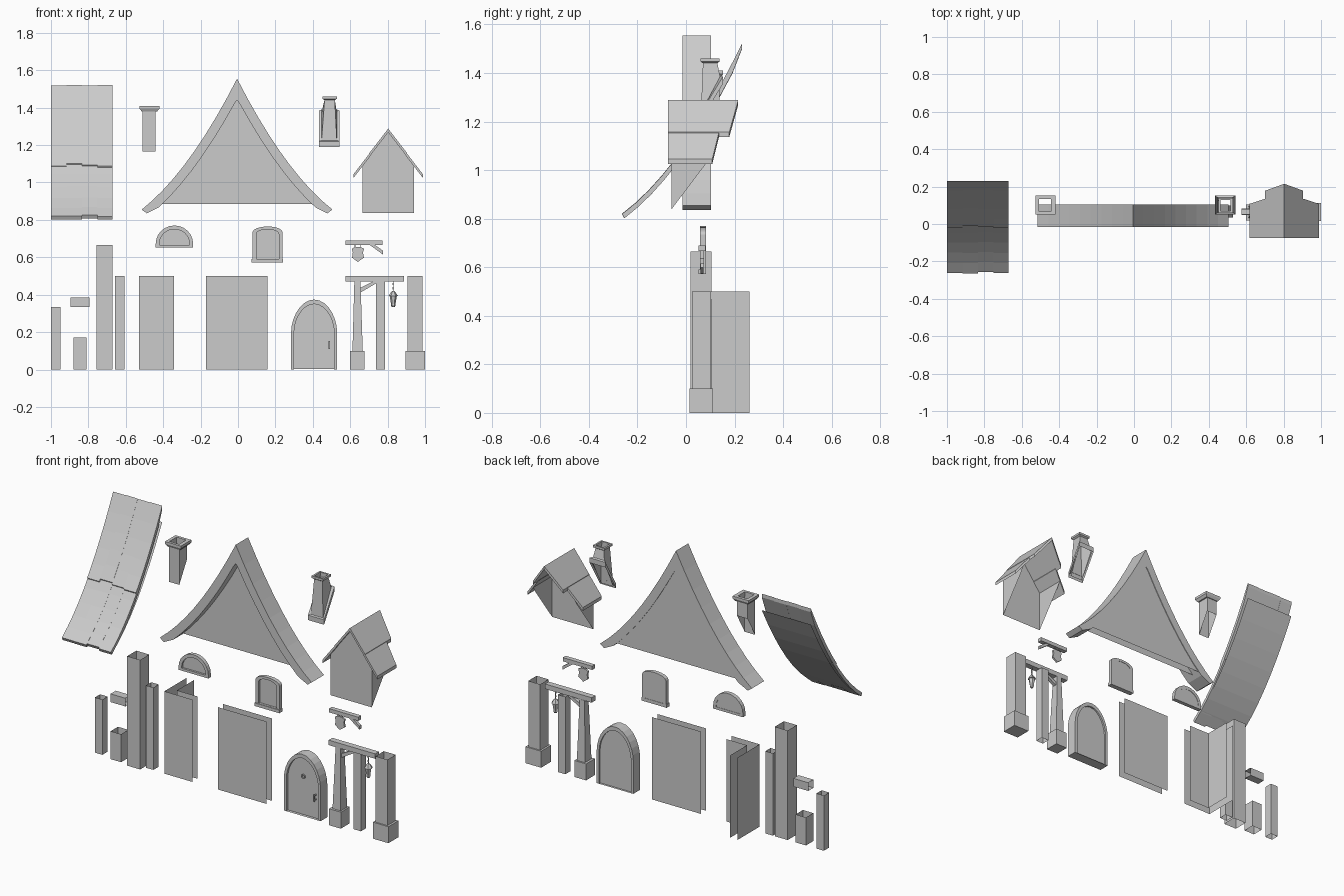
import bpy, bmesh, math, random
random.seed(4)


def mesh(name, verts, faces):
    me = bpy.data.meshes.new(name)
    me.from_pydata(verts, [], faces)
    bm = bmesh.new()
    bm.from_mesh(me)
    bmesh.ops.recalc_face_normals(bm, faces=bm.faces)
    bm.to_mesh(me)
    bm.free()
    ob = bpy.data.objects.new(name, me)
    bpy.context.collection.objects.link(ob)
    return ob


def loft(name, loops, caps=True):
    """Skin a stack of equal closed loops."""
    n = len(loops[0])
    faces = [(k*n+i, k*n+(i+1) % n, (k+1)*n+(i+1) % n, (k+1)*n+i)
             for k in range(len(loops)-1) for i in range(n)]
    if caps:
        faces += [tuple(range(n)), tuple(range((len(loops)-1)*n, len(loops)*n))]
    return mesh(name, [v for l in loops for v in l], faces)


def rect(x0, x1, y0, y1, z, rise=0):
    return [(x0, y0, z), (x1, y0, z), (x1, y1, z+rise), (x0, y1, z+rise)]


def box(name, x0, x1, y0, y1, z0, z1, caps=True):
    return loft(name, [rect(x0, x1, y0, y1, z0), rect(x0, x1, y0, y1, z1)], caps)


def prism(name, pts, y0, y1):
    return loft(name, [[(x, y, z) for x, z in pts] for y in (y0, y1)])


def xprism(name, pts, x0, x1):
    return loft(name, [[(x, y, z) for y, z in pts] for x in (x0, x1)])


def plane(name, pts):
    return mesh(name, pts, [tuple(range(len(pts)))])


def ring(name, outer, inner, y0, y1, closed=True):
    """Frame between two matching xz outlines, with depth along y."""
    n = len(outer)
    verts = [(x, y, z) for y in (y0, y1) for l in (outer, inner) for x, z in l]
    quads = [(0, 1), (1, 3), (3, 2), (2, 0)]
    faces = []
    for i in range(n if closed else n-1):
        j = (i+1) % n
        faces += [(a*n+i, a*n+j, b*n+j, b*n+i) for a, b in quads]
    if not closed:
        faces += [(i, n+i, 3*n+i, 2*n+i) for i in (0, n-1)]
    return mesh(name, verts, faces)


def arch(cx, hw, z0, zs, top, n=12, p=1.0):
    """Outline with straight jambs and a curved head."""
    pts = [(cx+hw, z0)]
    for i in range(n+1):
        a = math.pi*i/n
        pts.append((cx+hw*math.cos(a), zs+(top-zs)*math.sin(a)**p))
    return pts + [(cx-hw, z0)]


def lathe(name, cx, cy, prof, n=6):
    return loft(name, [[(cx+r*math.cos(2*math.pi*i/n), cy+r*math.sin(2*math.pi*i/n), z)
                        for i in range(n)] for r, z in prof])


# curved roof section: two overlapping courses of planks and an underside sheet
def roof_z(u):
    return 0.825 + 0.75*u + 1.33*u*u


def plank(name, x0, x1, u0, u1, lift, t, n=5):
    us = [u0+(u1-u0)*i/n for i in range(n+1)]
    pts = [(u-0.26, roof_z(u)+lift) for u in us]
    pts += [(u-0.26+t*0.5*(u < 0.45), roof_z(u)+lift-t) for u in reversed(us)]
    xprism(name, pts, x0, x1)


w = 0.33/4
for i in range(4):
    a = -1+i*w
    plank("roof_lower_plank", a, a+w, random.uniform(-0.005, 0.006), 0.27,
          random.uniform(-0.004, 0.002), 0.018)
    plank("roof_upper_plank", a, a+w, random.uniform(0.235, 0.25), 0.49,
          random.uniform(0.006, 0.009), 0.022)
under = [(0.01+0.48*i/8) for i in range(9)]
mesh("roof_underside",
     [(x, u-0.26, roof_z(u)-0.02-0.145*u) for x in (-1, -0.67) for u in under],
     [(i, i+1, i+10, i+9) for i in range(8)])

# gable: swept barge frame with a double-skinned wall
N = 9
half_o, half_i = [], []
for k in range(N+1):
    u = 0.5*k/N
    z, s = 0.855+0.8*u+1.2*u*u, 0.8+2.4*u
    l = math.hypot(1, s)
    half_o.append((u-0.51*(1-k/N)-0.5*(k/N), z))
    half_i.append((u-0.51*(1-k/N)-0.5*(k/N)+0.05*s/l, z-0.05/l))
half_i[0] = (-0.483, 0.835)
half_i = [p for p in half_i[:-1]] + [(0, 1.44)]
mir = lambda h: h + [(-x, z) for x, z in reversed(h[:-1])]
ring("gable_barge_frame", [(x-0.005, z) for x, z in mir(half_o)],
     [(x-0.005, z) for x, z in mir(half_i)], -0.015, 0.104, closed=False)
tri = [(-0.415, 0.885)] + [p for p in mir(half_i) if p[1] > 0.9] + [(0.405, 0.885)]
for y in (0.05, 0.1):
    plane("gable_wall", [(x-0.005, y, z) for x, z in tri])

# dormer: open-backed body and stepped two-course roof
cx, ya, yb = 0.803, -0.06, 0.1
plane("dormer_front", [(cx-0.138, ya, 0.838), (cx+0.138, ya, 0.838), (cx+0.138, ya, 1.09),
                       (cx, ya, 1.27), (cx-0.138, ya, 1.09)])
for s in (-1, 1):
    x = cx+s*0.138
    plane("dormer_side", [(x, ya, 0.838), (x, yb, 1.05), (x, 0.125, 1.09), (x, ya, 1.09)])

    def course(u0, u1, b0, b1, lift):
        p = lambda u, d: (cx+s*0.185*u, 1.285-0.24*u+d)
        loft("dormer_roof_course", [[(p(u, d)[0], y, p(u, d)[1]) for u, y in
                                     ((u0, -0.074), (u1, -0.074), (u1, b1), (u0, b0))]
                                    for d in (lift, lift-0.02)])
    course(0, 0.55, 0.215, 0.178, 0.003)
    course(0.5, 1, 0.138, 0.108, 0)

# straight chimney with a hollow cap
loft("chimney_straight", [rect(-0.51, -0.44, 0.065, 0.138, 1.165, 0.125),
                          rect(-0.51, -0.44, 0.065, 0.138, 1.385)], False)
loft("chimney_straight_cap", [rect(-0.507, -0.443, 0.068, 0.135, 1.38),
                              rect(-0.515, -0.432, 0.06, 0.143, 1.38),
                              rect(-0.527, -0.42, 0.052, 0.152, 1.395),
                              rect(-0.527, -0.42, 0.052, 0.152, 1.41),
                              rect(-0.507, -0.443, 0.068, 0.135, 1.41),
                              rect(-0.507, -0.443, 0.068, 0.135, 1.38)], False)

# tapered chimney with a sloped skirt
loft("chimney_tapered", [rect(0.445, 0.53, 0.06, 0.145, 1.2, 0.165),
                         rect(0.463, 0.517, 0.07, 0.128, 1.445)], False)
loft("chimney_skirt", [rect(0.434, 0.542, 0.052, 0.152, 1.19, 0.165),
                       rect(0.434, 0.542, 0.052, 0.152, 1.22, 0.165),
                       rect(0.446, 0.529, 0.062, 0.143, 1.225, 0.165)], False)
loft("chimney_tapered_cap", [rect(0.463, 0.517, 0.07, 0.128, 1.44),
                             rect(0.452, 0.528, 0.06, 0.138, 1.447),
                             rect(0.452, 0.528, 0.06, 0.138, 1.46),
                             rect(0.463, 0.517, 0.07, 0.128, 1.46),
                             rect(0.463, 0.517, 0.07, 0.128, 1.44)], False)

# open-ended timber posts and a short beam
for x0, x1, y0, z1 in ((-1, -0.95, 0.055, 0.335), (-0.88, -0.81, 0.035, 0.17),
                       (-0.757, -0.67, 0.018, 0.665), (-0.657, -0.607, 0.055, 0.5),
                       (0.737, 0.787, 0.055, 0.5)):
    box("timber_post", x0, x1, y0, 0.105, 0, z1 if x0 < 0 else 0.47, False)
loft("timber_beam", [[(x, 0.055, 0.335), (x, 0.105, 0.335), (x, 0.105, 0.385), (x, 0.055, 0.385)]
                     for x in (-0.895, -0.795)], False)

# double-skinned straight wall and corner wall
for y in (0.05, 0.1):
    plane("wall_panel", [(-0.17, y, 0), (0.157, y, 0), (0.157, y, 0.5), (-0.17, y, 0.5)])
for x, y in ((-0.53, 0.05), (-0.48, 0.1)):
    plane("corner_wall_front", [(x, y, 0), (-0.342, y, 0), (-0.342, y, 0.5), (x, y, 0.5)])
    plane("corner_wall_return", [(x, y, 0), (x, 0.262, 0), (x, 0.262, 0.5), (x, y, 0.5)])

# half-round window
ring("round_window_frame", arch(-0.34, 0.1, 0.652, 0.672, 0.77), arch(-0.34, 0.08, 0.667, 0.674, 0.75),
     0.058, 0.082)
prism("round_window_pane", arch(-0.34, 0.085, 0.66, 0.672, 0.755), 0.07, 0.08)

# arched window with a sill
ring("arched_window_frame", arch(0.158, 0.08, 0.58, 0.735, 0.765, 8), arch(0.158, 0.06, 0.592, 0.725, 0.75, 8),
     0.058, 0.082)
prism("arched_window_pane", arch(0.158, 0.065, 0.585, 0.728, 0.755, 8), 0.07, 0.08)
box("arched_window_sill", 0.073, 0.241, 0.052, 0.082, 0.572, 0.591)

# door with frame, handle and knocker
ring("door_frame", arch(0.407, 0.123, 0, 0.2, 0.374, 14, 1.1), arch(0.407, 0.107, 0, 0.2, 0.35, 14, 1.1),
     0.035, 0.1)
prism("door_leaf", arch(0.407, 0.112, 0.002, 0.2, 0.356, 14, 1.1), 0.05, 0.09)
box("door_handle", 0.485, 0.492, 0.028, 0.036, 0.11, 0.152)
for z in (0.115, 0.142):
    box("door_handle_mount", 0.485, 0.492, 0.035, 0.052, z, z+0.006)
circ = lambda r: [(0.407+r*math.cos(a*math.pi/4), 0.235+r*math.sin(a*math.pi/4)) for a in range(8)]
ring("door_knocker", circ(0.013), circ(0.008), 0.042, 0.051)

# hanging sign on a bracket
box("sign_beam", 0.575, 0.772, 0.052, 0.08, 0.667, 0.69)
prism("sign_brace", [(0.703, 0.667), (0.73, 0.667), (0.776, 0.635), (0.776, 0.614)], 0.057, 0.075)
prism("sign_board", [(0.608, 0.645), (0.625, 0.655), (0.655, 0.655), (0.674, 0.645), (0.668, 0.625),
                     (0.674, 0.598), (0.64, 0.575), (0.61, 0.598), (0.614, 0.625)], 0.06, 0.072)
for x in (0.624, 0.654):
    box("sign_hanger", x, x+0.004, 0.064, 0.068, 0.65, 0.67)

# porch post with bracket beam and lantern
box("porch_post_base", 0.598, 0.677, 0.02, 0.105, 0, 0.1)
loft("porch_post_shaft", [rect(0.612, 0.667, 0.033, 0.095, 0.1), rect(0.622, 0.655, 0.048, 0.085, 0.47)])
box("porch_beam", 0.575, 0.888, 0.048, 0.084, 0.47, 0.5)
prism("porch_brace", [(0.652, 0.41), (0.652, 0.435), (0.72, 0.47), (0.755, 0.47)], 0.056, 0.076)
lathe("lantern", 0.83, 0.066, [(0.008, 0.335), (0.013, 0.345), (0.012, 0.35), (0.019, 0.392),
                               (0.025, 0.394), (0.013, 0.412), (0.004, 0.42)])
for i in range(5):
    z = 0.418+i*0.011
    d = (0.004, 0.0015)[::1 if i % 2 else -1]
    box("lantern_chain", 0.83-d[0], 0.83+d[0], 0.066-d[1], 0.066+d[1], z, z+0.011)

# square post on a base
box("square_post_base", 0.895, 1.0, 0.015, 0.112, 0, 0.1)
box("square_post_shaft", 0.907, 0.987, 0.024, 0.104, 0.1, 0.5, False)
